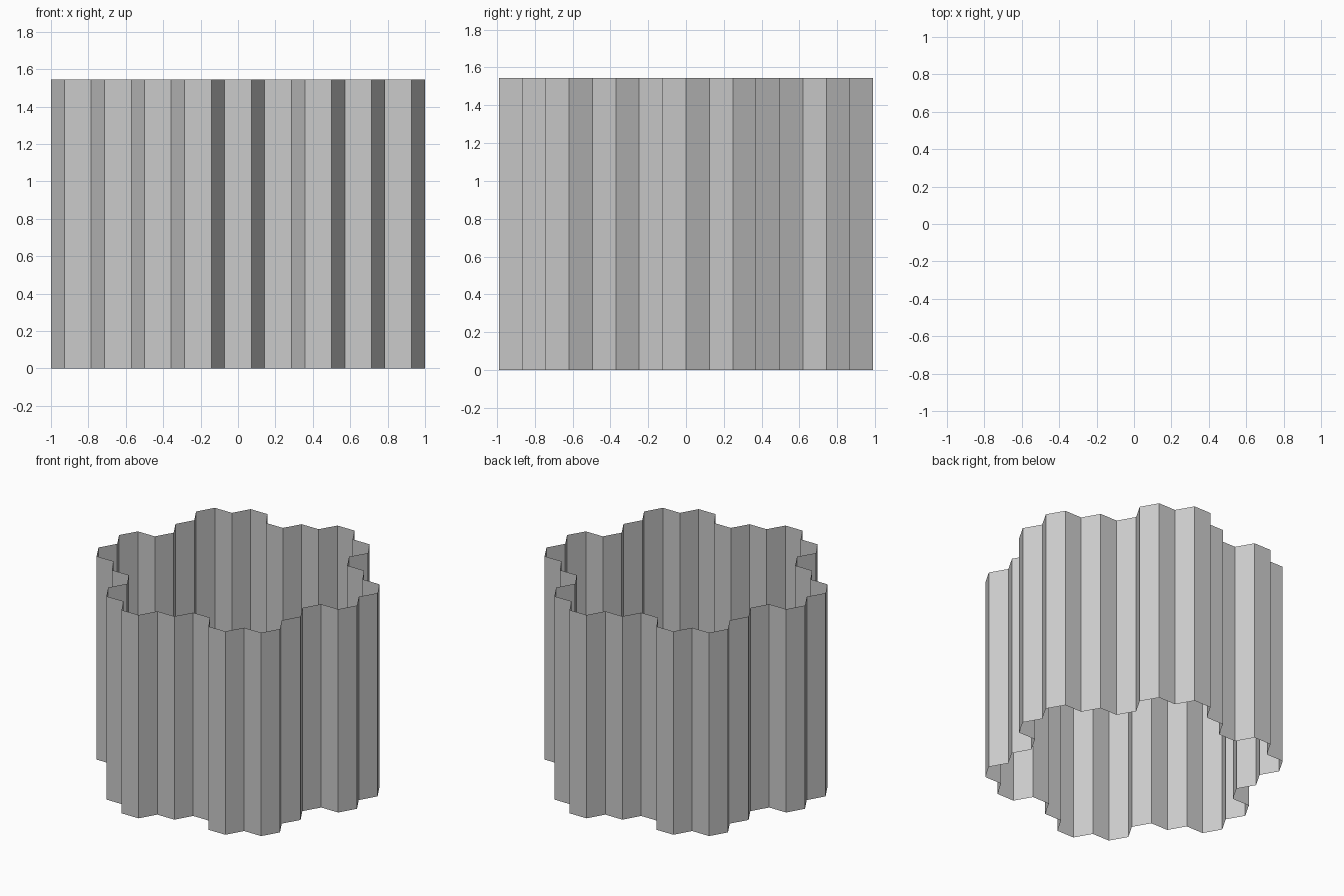
import bpy, bmesh
from math import sqrt

if "Cube" in bpy.data.objects:
    bpy.data.objects.remove(bpy.data.objects["Cube"])

A = 1 / 7            # hexagon side
HEIGHT = 1.545
UX, UY = A / 2, A * sqrt(3) / 2   # lattice steps of hexagon corners

# Seven-cell flower: centre plus six neighbours, as (column, half-row)
flower = [(0, 0), (0, 2), (0, -2), (1, 1), (1, -1), (-1, 1), (-1, -1)]
# Flower of flowers: six outer clusters twisted round the middle one
clusters = [(0, 0), (3, 1), (1, 5), (-2, 4), (-3, -1), (-1, -5), (2, -4)]
cells = [(cx + fx, cy + fy) for cx, cy in clusters for fx, fy in flower]

# Hexagon corners in lattice steps, counter-clockwise
corners = [(2, 0), (1, 1), (-1, 1), (-2, 0), (-1, -1), (1, -1)]

# Keep only cell sides not shared with a neighbouring cell
sides = set()
for col, row in cells:
    pts = [(3 * col + x, row + y) for x, y in corners]
    sides.update(zip(pts, pts[1:] + pts[:1]))
outline = sorted((p, q) for p, q in sides if (q, p) not in sides)

# Thin open wall standing on the outline
bm = bmesh.new()
posts = {}


def post(p):
    if p not in posts:
        posts[p] = [bm.verts.new((p[0] * UX, p[1] * UY, z)) for z in (0, HEIGHT)]
    return posts[p]


for p, q in outline:
    (p0, p1), (q0, q1) = post(p), post(q)
    bm.faces.new((p0, q0, q1, p1))

mesh = bpy.data.meshes.new("hexagon_outline_wall")
bm.to_mesh(mesh)
bm.free()
wall = bpy.data.objects.new("hexagon_outline_wall", mesh)
bpy.context.collection.objects.link(wall)
